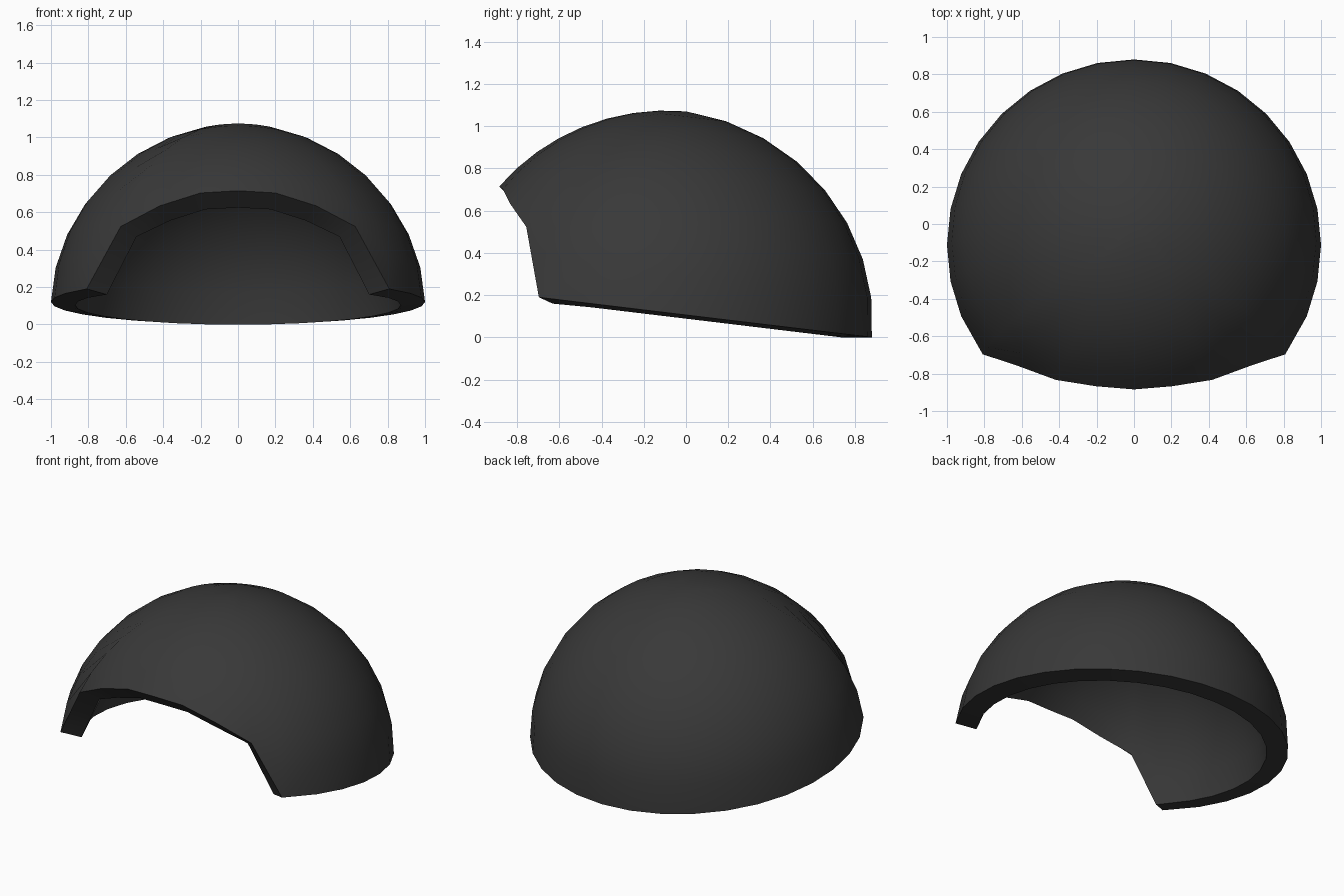
import bpy, bmesh
from math import sin, cos, radians
from mathutils import Matrix, Vector

if "Cube" in bpy.data.objects:
    bpy.data.objects.remove(bpy.data.objects["Cube"])

ROWS = 8
FLATTEN = 0.957
TILT = Matrix.Translation((0, -0.113, 0.12)) @ Matrix.Rotation(radians(-6.85), 4, 'X')

# Lower edge of the dome: (azimuth from the front, elevation), with the front opening
half = [(0, 31.9), (13.8, 31.2), (28.3, 26.7), (42.4, 20.0), (54, 0)]
half += [(67.5 + 11.25 * i, 0) for i in range(11)]
edge = half + [(-a, e) for a, e in reversed(half[1:-1])]


def dome_point(az, el):
    a, e = radians(az), radians(el)
    r = 1 - 0.016 * sin(2 * e)
    return TILT @ Vector((r * cos(e) * sin(a), -r * cos(e) * cos(a), FLATTEN * r * sin(e)))


# Dome surface: meridians running from the lower edge to the crown
bm = bmesh.new()
crown = bm.verts.new(dome_point(0, 90))
cols = [[bm.verts.new(dome_point(az, el + (90 - el) * j / ROWS)) for j in range(ROWS)]
        for az, el in edge]
for i, a in enumerate(cols):
    b = cols[(i + 1) % len(cols)]
    for j in range(ROWS - 1):
        bm.faces.new((a[j], b[j], b[j + 1], a[j + 1]))
    bm.faces.new((a[-1], b[-1], crown))
mesh = bpy.data.meshes.new("helmet_shell")
bm.to_mesh(mesh)
bm.free()
shell = bpy.data.objects.new("helmet_shell", mesh)
bpy.context.collection.objects.link(shell)

# Matte charcoal
mat = bpy.data.materials.new("charcoal")
mat.diffuse_color = (0.04, 0.04, 0.04, 1)
mat.use_nodes = True
mat.node_tree.nodes["Principled BSDF"].inputs["Base Color"].default_value = mat.diffuse_color
mesh.materials.append(mat)

# Wall thickness, inward
bpy.context.view_layer.objects.active = shell
shell.select_set(True)
mod = shell.modifiers.new("thickness", 'SOLIDIFY')
mod.thickness = 0.13
mod.offset = -1
bpy.ops.object.modifier_apply(modifier=mod.name)
bpy.ops.object.shade_smooth_by_angle(angle=radians(35))
